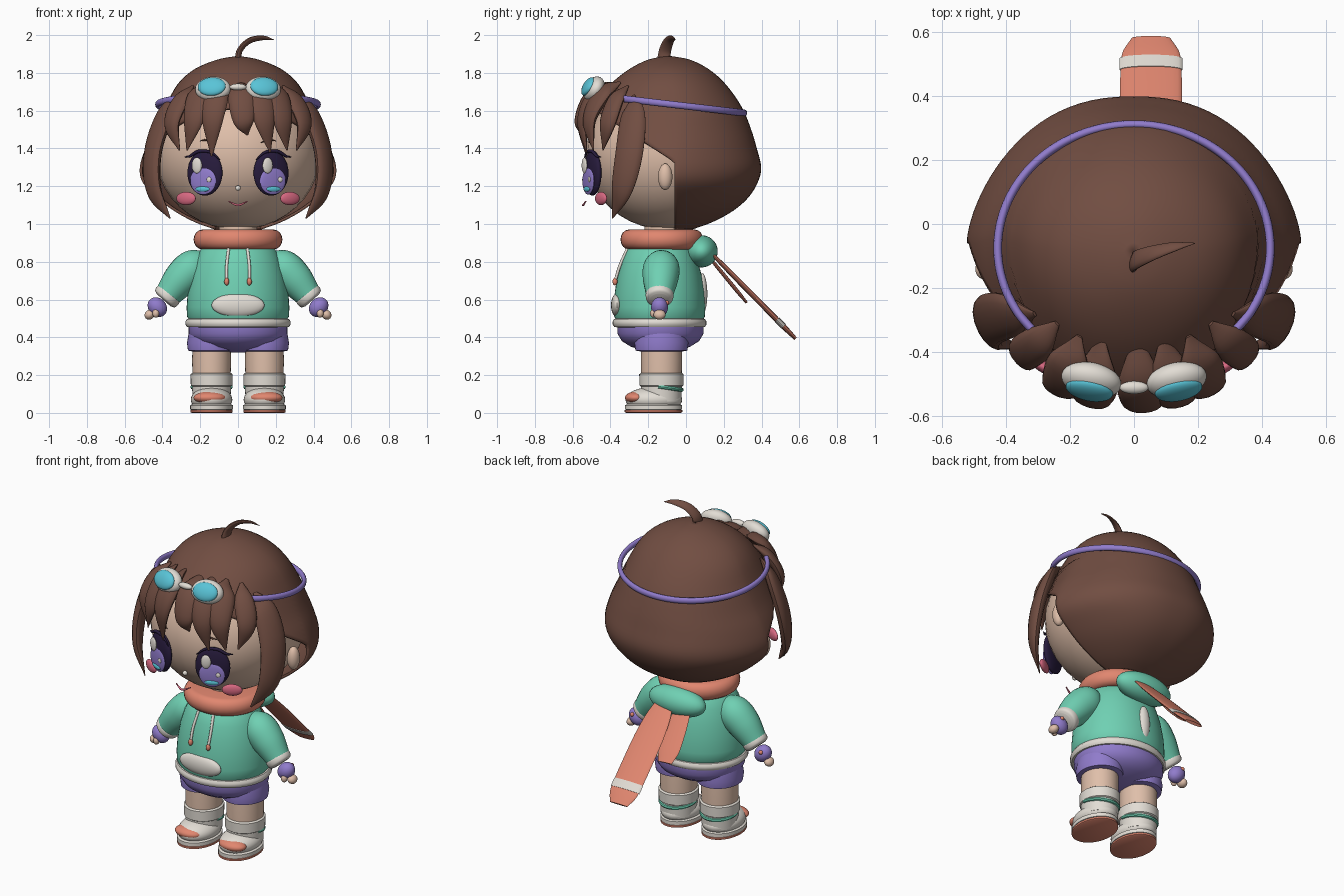
import bpy, bmesh
from math import sin, cos, pi, asin, sqrt, copysign
from mathutils import Vector, Matrix

if "Cube" in bpy.data.objects:
    bpy.data.objects.remove(bpy.data.objects["Cube"])


def material(name, r, g, b):
    m = bpy.data.materials.new(name)
    m.use_nodes = True
    m.diffuse_color = (r, g, b, 1)
    m.node_tree.nodes["Principled BSDF"].inputs["Base Color"].default_value = (r, g, b, 1)
    return m


HAIR = material("brown hair", .165, .075, .054)
SKIN = material("skin", .74, .52, .40)
TEAL = material("mint green", .16, .63, .45)
PURPLE = material("lavender", .28, .2, .6)
CORAL = material("coral", .75, .24, .16)
WHITE = material("warm white", .76, .72, .66)
LENS = material("sky blue", .1, .55, .68)
DARK = material("dark violet", .02, .011, .045)
PINK = material("blush pink", .68, .14, .22)


def finish(ob, mat):
    ob.data.materials.append(mat)
    bpy.ops.object.select_all(action='DESELECT')
    ob.select_set(True)
    bpy.context.view_layer.objects.active = ob
    bpy.ops.object.shade_smooth_by_angle(angle=0.7)
    return ob


def from_bmesh(name, bm, mat):
    bmesh.ops.remove_doubles(bm, verts=bm.verts, dist=1e-5)
    bmesh.ops.recalc_face_normals(bm, faces=bm.faces)
    me = bpy.data.meshes.new(name)
    bm.to_mesh(me)
    bm.free()
    ob = bpy.data.objects.new(name, me)
    bpy.context.collection.objects.link(ob)
    return finish(ob, mat)


def ball(name, loc, size, mat, rot=None):
    bm = bmesh.new()
    bmesh.ops.create_uvsphere(bm, u_segments=32, v_segments=20, radius=1)
    m = Matrix.Translation(loc) @ (rot or Matrix()) @ Matrix.Diagonal((*size, 1))
    bm.transform(m)
    return from_bmesh(name, bm, mat)


def smooth_path(pts, n=6):
    # Catmull-Rom samples through the points
    p = [Vector(q) for q in pts]
    p = [2 * p[0] - p[1]] + p + [2 * p[-1] - p[-2]]
    out = []
    for a, b, c, d in zip(p, p[1:], p[2:], p[3:]):
        for i in range(n):
            t = i / n
            out.append(.5 * (2 * b + (c - a) * t + (2 * a - 5 * b + 4 * c - d) * t * t
                             + (3 * b - a - 3 * c + d) * t ** 3))
    return out + [p[-2]]


def skin_rings(bm, rings, closed=True, caps=True):
    vs = [[bm.verts.new(co) for co in ring] for ring in rings]
    n = len(vs[0])
    for a, b in zip(vs, vs[1:]):
        for i in range(n if closed else n - 1):
            j = (i + 1) % n
            bm.faces.new((a[i], a[j], b[j], b[i]))
    if caps:
        bm.faces.new(vs[0])
        bm.faces.new(vs[-1])


def lathe(name, profile, mat, loc=(0, 0, 0), sy=1, n=40):
    bm = bmesh.new()
    skin_rings(bm, [[(loc[0] + r * cos(2 * pi * i / n), loc[1] + sy * r * sin(2 * pi * i / n), loc[2] + z)
                     for i in range(n)] for r, z in profile])
    return from_bmesh(name, bm, mat)


def sweep(name, pts, widths, mat, flat=1, out=None, n=16):
    # tapered strand; flat is thickness against width, out is the outward direction
    path = smooth_path([(*p, w) for p, w in zip(pts, widths)])
    rings = []
    for i, q in enumerate(path):
        p = q.xyz
        t = (path[min(i + 1, len(path) - 1)].xyz - path[max(i - 1, 0)].xyz).normalized()
        o = Vector(out) if out else Vector((p.x, p.y + .08, 0))
        side = t.cross(o).normalized()
        up = side.cross(t)
        w = max(q.w, .002)
        rings.append([p + side * w * cos(2 * pi * k / n) + up * w * flat * sin(2 * pi * k / n)
                      for k in range(n)])
    bm = bmesh.new()
    skin_rings(bm, rings)
    return from_bmesh(name, bm, mat)


# Head and face
ball("head", (0, -.1, 1.37), (.435, .43, .4), SKIN)
ball("nose", (0, -.515, 1.19), (.014, .014, .014), WHITE)
sweep("mouth", [(-.05, -.53, 1.12), (0, -.545, 1.1), (.05, -.53, 1.12)], [.003, .006, .003], PINK, out=(0, -1, 0))

# Hair shell: rings of height, half width, front and back; open in front of the face
shell = [(1.89, .005, -.1, -.085), (1.87, .11, -.2, .02), (1.82, .23, -.3, .12), (1.74, .32, -.4, .21),
         (1.62, .385, -.5, .295), (1.5, .44, -.53, .345), (1.4, .49, -.53, .375), (1.3, .52, -.5, .398),
         (1.22, .505, -.45, .38), (1.14, .43, -.4, .33), (1.07, .34, -.35, .25), (1.01, .23, -.3, .14),
         (.97, .12, -.2, .03)]
rings = []
for z, rx, yf, yb in smooth_path(shell, 4):
    yc = -.09 + .04 * min(1, (1.89 - z) / .3)
    edge = -.06 if z < 1.33 else -.06 - (z - 1.33) / .32 * .5
    low = max(0, min(1, (1.7 - z) / .35))
    a0 = asin(max(-1, min(1, (edge - yc) / (yc - yf))))
    ring = []
    for i in range(49):
        a = a0 + (pi - 2 * a0) * i / 48
        s, c = sin(a), cos(a)
        if s > 0:
            ring.append((rx * copysign(abs(c) ** (1 - .15 * low), c), yc + (yb - yc) * s ** (1.1 + .25 * low), z))
        else:
            ring.append((rx * c, yc + (yc - yf) * s, z))
    rings.append(ring)
bm = bmesh.new()
skin_rings(bm, rings, closed=False, caps=False)
hair = from_bmesh("hair_shell", bm, HAIR)
thick = hair.modifiers.new("thickness", 'SOLIDIFY')
thick.thickness = .015
thick.offset = -1

# Fringe strands: side position at root, middle and tip, and height of tip
for i, (xr, xm, xt, zt) in enumerate([(-.17, -.235, -.27, 1.39), (-.1, -.135, -.14, 1.36), (.01, .03, .05, 1.47),
                                      (.09, .14, .17, 1.38), (.17, .235, .26, 1.39)]):
    y = -.1 - .465 * sqrt(1 - (xm / .5) ** 2)
    sweep(f"fringe_{i + 1}", [(xr, -.35, 1.75), ((xr + xm) / 2, y + .07, 1.69), (xm, y, 1.55), (xt, y + .02, zt)],
          [.01, .07, .058, .004], HAIR, .45)
sweep("hair_sprig", [(0, -.12, 1.86), (.01, -.11, 1.92), (.06, -.09, 1.97), (.13, -.07, 1.985), (.19, -.06, 1.975)],
      [.035, .032, .026, .017, .002], HAIR, .45, out=(-1, .3, .6))

# Headband, sloping down to the back
band = [(.425 * cos(a), -.075 + .385 * sin(a), 1.633 - .045 * sin(a))
        for a in [-.75 + (pi + 1.5) * i / 24 for i in range(25)]]
sweep("headband", band, [.018] * 25, PURPLE, .75, n=12)

# Goggles
for s, side in ((1, "left"), (-1, "right")):
    rot = Matrix.Rotation(s * .2, 4, 'Z') @ Matrix.Rotation(-.5, 4, 'X')
    c = Vector((.133 * s, -.487, 1.715))
    ball(f"goggle_rim_{side}", c, (.095, .05, .07), WHITE, rot)
    ball(f"goggle_lens_{side}", c + rot @ Vector((0, -.034, -.004)), (.075, .025, .054), LENS, rot)
ball("goggle_bridge", (0, -.51, 1.725), (.045, .02, .018), WHITE)

for s, side in ((1, "left"), (-1, "right")):
    # Face details
    yaw = Matrix.Rotation(s * .4, 4, 'Z')
    eye = Matrix.Translation((.175 * s, -.495, 1.27)) @ yaw
    for part, at, size, mat in [("eye", (0, 0, 0), (.1, .03, .12), DARK),
                                ("iris", (0, -.024, -.042), (.074, .013, .073), PURPLE),
                                ("iris_glow", (0, -.033, -.085), (.04, .008, .014), LENS),
                                ("eye_shine", (-.033, -.032, .04), (.029, .011, .042), WHITE),
                                ("eye_sparkle", (.038, -.035, -.035), (.013, .006, .014), WHITE)]:
        ball(f"{part}_{side}", eye @ Vector(at), size, mat, yaw)
    lash = [(-.09 * s, -.01, .07), (-.04 * s, -.015, .11), (.03 * s, -.015, .115), (.08 * s, -.01, .09),
            (.115 * s, 0, .085)]
    sweep(f"lashes_{side}", [eye @ Vector(p) for p in lash], [.003, .007, .009, .007, .002], DARK, out=(0, -1, 0))
    sweep(f"eyebrow_{side}", [(.12 * s, -.515, 1.43), (.16 * s, -.505, 1.445), (.2 * s, -.49, 1.44)],
          [.002, .006, .002], HAIR, out=(0, -1, 0))
    ball(f"blush_{side}", (.275 * s, -.45, 1.135), (.058, .018, .035), PINK, Matrix.Rotation(s * .5, 4, 'Z'))
    ball(f"ear_{side}", (.455 * s, -.11, 1.25), (.035, .038, .07), SKIN)

    # Side strands
    sweep(f"side_strand_{side}", [(.31 * s, -.28, 1.68), (.385 * s, -.28, 1.58), (.45 * s, -.3, 1.38),
                                  (.445 * s, -.34, 1.18), (.36 * s, -.39, 1.03)],
          [.01, .07, .08, .062, .004], HAIR, .45)
    sweep(f"temple_strand_{side}", [(.24 * s, -.31, 1.73), (.3 * s, -.37, 1.66), (.35 * s, -.415, 1.53),
                                    (.31 * s, -.44, 1.39)], [.01, .055, .052, .004], HAIR, .5)

    # Arms and hands
    sweep(f"sleeve_{side}", [(.16 * s, -.13, .81), (.23 * s, -.13, .775), (.3 * s, -.135, .71), (.375 * s, -.14, .62)],
          [.05, .094, .094, .07], TEAL, n=24)
    sweep(f"cuff_{side}", [(.355 * s, -.14, .641), (.366 * s, -.14, .628), (.386 * s, -.14, .606), (.394 * s, -.14, .597)],
          [.058, .073, .07, .05], WHITE, n=24)
    tilt = Matrix.Rotation(s * .75, 4, 'Y')
    ball(f"glove_{side}", (.427 * s, -.14, .56), (.047, .045, .056), PURPLE, tilt)
    ball(f"glove_stud_{side}", (.438 * s, -.102, .583), (.012, .012, .012), CORAL)
    ball(f"fingers_{side}", (.468 * s, -.14, .52), (.028, .032, .025), SKIN, tilt)
    ball(f"thumb_{side}", (.435 * s, -.172, .527), (.018, .018, .023), SKIN)

    # Drawstrings
    sweep(f"drawstring_{side}", [(.05 * s, -.31, .87), (.06 * s, -.35, .78), (.06 * s, -.375, .7)], [.008] * 3, WHITE, n=10)
    ball(f"drawstring_bead_{side}", (.06 * s, -.376, .695), (.013, .013, .02), CORAL)

    # Shorts leg, leg, sock and shoe
    at = (.14 * s, -.13, 0)
    lathe(f"shorts_leg_{side}", [(.1, .325), (.125, .33), (.13, .37), (.12, .43)], PURPLE, at, 1.1)
    lathe(f"leg_{side}", [(.1, .15), (.103, .28), (.1, .38)], SKIN, at, 1.06)
    lathe(f"sock_{side}", [(.1, .06), (.104, .16)], WHITE, at, 1.05)
    lathe(f"sock_top_{side}", [(.1, .138), (.11, .145), (.111, .205), (.1, .213)], WHITE, at, 1.06)
    stripe = [(.14 * s + .101 * cos(a), -.13 + .107 * sin(a), .138 - .016 * sin(a))
              for a in [-.15 + (pi + .3) * i / 20 for i in range(21)]]
    sweep(f"sock_stripe_{side}", stripe, [.011] * 21, TEAL, out=(0, 0, 1), n=8)
    ball(f"shoe_{side}", (.14 * s, -.17, .07), (.11, .15, .068), WHITE)
    ball(f"toe_cap_{side}", (.15 * s, -.265, .08), (.085, .058, .033), CORAL)
    foot = (.14 * s, -.172, 0)
    lathe(f"midsole_{side}", [(.1, .014), (.113, .018), (.113, .04), (.1, .048)], WHITE, foot, 1.34)
    lathe(f"sole_{side}", [(.106, 0), (.112, .004), (.112, .014), (.106, .016)], CORAL, foot, 1.36)

# Hoodie body
mid = (0, -.14, 0)
lathe("hoodie", [(.25, .48), (.27, .51), (.272, .56), (.266, .64), (.25, .73), (.225, .81), (.19, .88), (.12, .93)],
      TEAL, mid, .89, 48)
lathe("hem", [(.25, .452), (.27, .456), (.279, .468), (.279, .484), (.27, .497), (.25, .501)], WHITE, mid, .89, 48)
lathe("shorts", [(.03, .32), (.1, .33), (.18, .35), (.235, .38), (.262, .42), (.262, .46)], PURPLE, (0, -.135, 0), .87, 48)
ball("front_pocket", (0, -.365, .57), (.14, .032, .062), WHITE)
ball("back_patch", (0, .085, .63), (.037, .028, .11), WHITE)
ball("hood", (0, .082, .855), (.185, .086, .085), TEAL, Matrix.Rotation(.4, 4, 'X'))
lathe("neck", [(.1, .88), (.1, 1.02)], SKIN, (0, -.12, 0))

# Scarf with two tails
lathe("scarf", [(.19 + .045 * cos(a), .918 + .052 * sin(a)) for a in [pi * (i / 8 - .5) for i in range(9)]],
      CORAL, (0, -.128, 0), .93)


def tail(name, a, b, widths, mat, flat=.15):
    a, b = Vector(a), Vector(b)
    n = len(widths) - 1
    sweep(name, [a.lerp(b, i / n) for i in range(n + 1)], widths, mat, flat, out=(0, 1, 1), n=24)


start, end = Vector((.053, .11, .87)), Vector((.053, .58, .393))
tail("scarf_tail_long", start, end, [.045, .065, .08, .088, .093, .095, .096, .096, .096, .094, .088, .06], CORAL)
tail("scarf_stripe", start.lerp(end, .79), start.lerp(end, .865), [.098, .098], WHITE, .17)
tail("scarf_tail_short", (-.06, .11, .84), (-.08, .32, .585), [.05, .06, .066, .068, .066, .045], CORAL)
